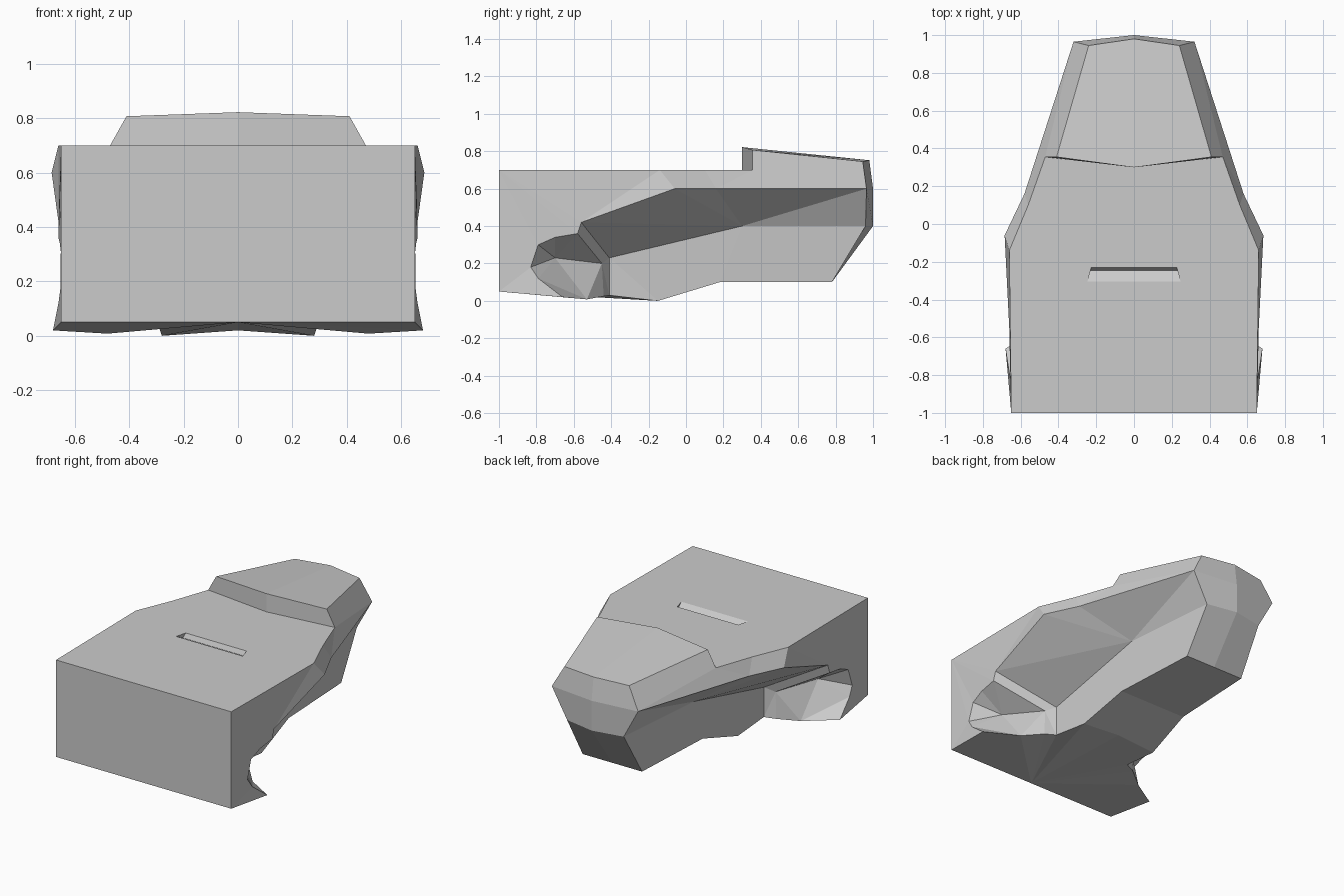
import bpy, bmesh
from mathutils import Vector

if "Cube" in bpy.data.objects:
    bpy.data.objects.remove(bpy.data.objects["Cube"])

bm = bmesh.new()


def face(*pts):
    """Add a face on the right side and its mirror; repeated points collapse."""
    pts = list(dict.fromkeys(pts))
    if len(pts) < 3:
        return
    for s in (1, -1):
        bm.faces.new([bm.verts.new((s * x, y, z)) for x, y, z in pts])


def strip(a, b):
    """Join two profiles of equal length with quads (or triangles)."""
    for i in range(len(a) - 1):
        face(a[i], a[i + 1], b[i + 1], b[i])


def fan(c, pts):
    for p, q in zip(pts, pts[1:]):
        face(c, p, q)


def mid(p):
    return (0, p[1], p[2])


# Profiles running from the cut front end to the nose
deck = [(.65, -1, .7), (.66, -.14, .7), (.56, .1, .7), (.47, .355, .7)]
hood = [(.41, .355, .807), (.24, .945, .745)]
waist = [(.685, -.06, .6), (.58, .16, .6), (.32, .965, .6)]
lower = [(.29, -.41, .23), (.27, .3, .4), (.21, .96, .4)]
sill = [(.29, -.41, .03), (.28, -.15, 0), (.25, .18, .1), (.22, .78, .1)]
corner = (.65, -1, .05)
hood_mid = [(0, .3, .822), (0, .98, .752)]
tip_high, tip_low = (0, 1, .6), (0, 1, .4)
step_mid = (0, .3, .7)

# Deck, front end and raised hood
face(mid(deck[0]), *deck, step_mid)
face(deck[0], corner, mid(corner), mid(deck[0]))
strip(hood, hood_mid)
face(deck[3], hood[0], hood_mid[0], step_mid)

# Shoulder above the waist line
strip(deck[1:3], waist[:2])
face(deck[2], waist[1], deck[3])
face(deck[3], waist[1], waist[2])
face(deck[3], waist[2], hood[1], hood[0])

# Nose bands
strip([hood[1], waist[2], lower[2], sill[3]],
      [hood_mid[1], tip_high, tip_low, mid(sill[3])])

# Wheel arch: outer rim, pocket and bottom lip
rim = [(.66, -.56, .42), (.66, -.58, .36), (.655, -.7, .34), (.65, -.79, .3),
       (.652, -.83, .18), (.66, -.79, .12), (.68, -.66, .02)]
pocket, pocket_back = (.49, -.7, .23), (.35, -.45, .2)
lip, lip_back = (.48, -.53, .008), (.36, -.44, .025)
face(rim[0], rim[1], pocket_back, lower[0])
fan(pocket, [pocket_back] + rim[1:6] + [lip, pocket_back])
face(rim[5], rim[6], lip)
fan(pocket_back, [lip, lip_back, sill[0], lower[0]])

# Outer side around the arch
fan(deck[0], [deck[1]] + rim[:5] + [corner])
fan(corner, rim[4:])
face(rim[0], waist[0], deck[1])

# Undercut below the waist, then the lower wall
face(rim[0], lower[0], lower[1])
fan(lower[1], [rim[0]] + waist + [lower[2]])
face(lower[0], sill[0], sill[1])
strip([lower[0], lower[1], lower[2]], sill[1:])

# Underside
floor_mid = (0, -.15, .02)
fan(mid(corner), [corner, rim[6], lip, lip_back, sill[0], sill[1], floor_mid])
strip(sill[1:], [floor_mid, mid(sill[2]), mid(sill[3])])

bmesh.ops.remove_doubles(bm, verts=bm.verts, dist=1e-4)
bmesh.ops.dissolve_limit(bm, angle_limit=.002, verts=bm.verts, edges=bm.edges)
bmesh.ops.recalc_face_normals(bm, faces=bm.faces)
mesh = bpy.data.meshes.new("nose_body")
bm.to_mesh(mesh)
bm.free()
body = bpy.data.objects.new("nose_body", mesh)
bpy.context.collection.objects.link(body)

# Sloped slot cut into the deck
cut = bmesh.new()
for x, y, z in ((.248, -.314, .705), (.238, -.245, .67), (.224, -.228, .705)):
    for s in (1, -1):
        cut.verts.new((s * x, y, z))
bmesh.ops.convex_hull(cut, input=cut.verts)
cut_mesh = bpy.data.meshes.new("slot_cutter")
cut.to_mesh(cut_mesh)
cut.free()
cutter = bpy.data.objects.new("slot_cutter", cut_mesh)
bpy.context.collection.objects.link(cutter)
cutter.hide_render = True
cutter.hide_set(True)
mod = body.modifiers.new("slot", 'BOOLEAN')
mod.operation = 'DIFFERENCE'
mod.solver = 'EXACT'
mod.object = cutter
